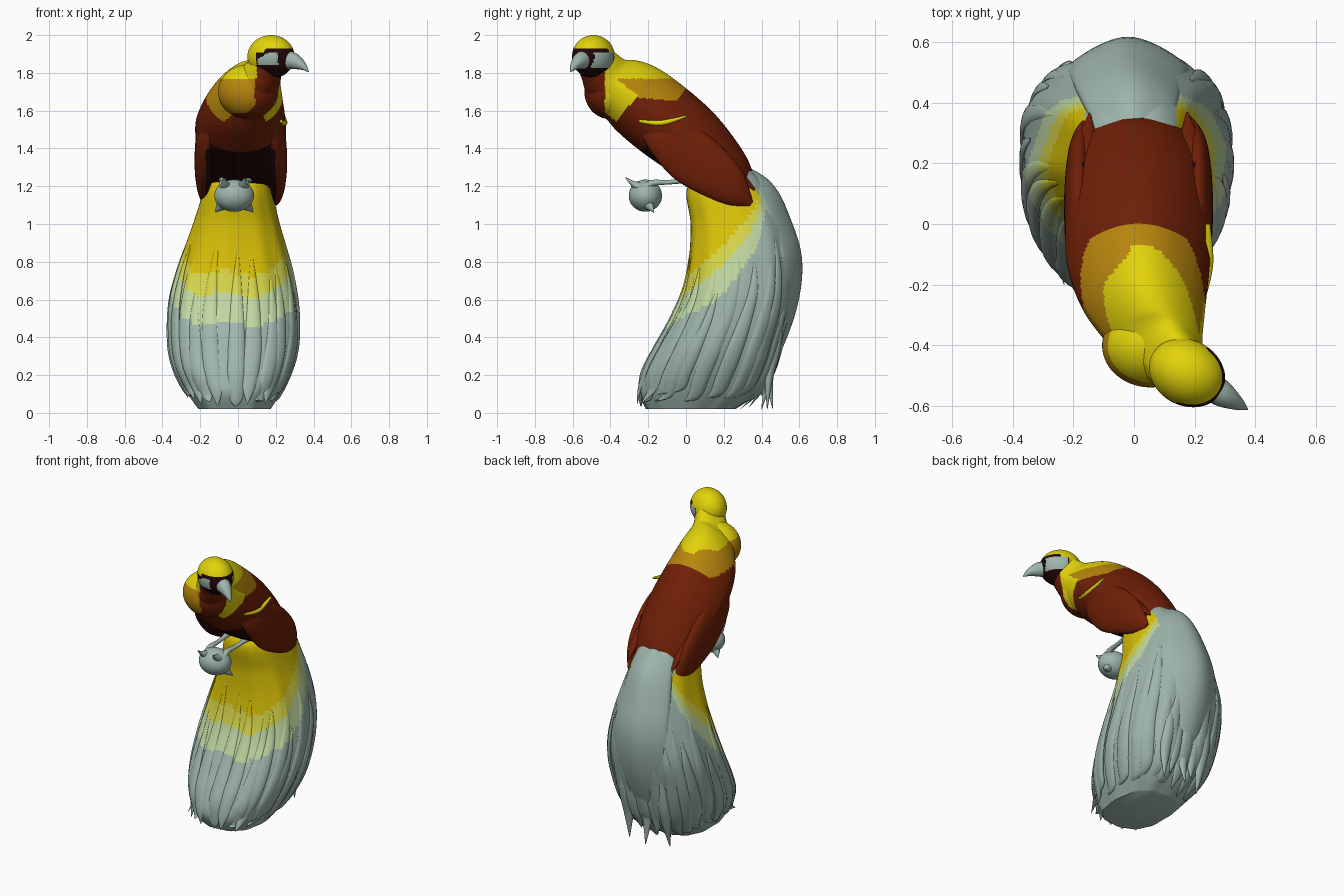
import bpy, bmesh, math, random
from mathutils import Vector, Matrix

random.seed(4)
cube = bpy.data.objects.get("Cube")
if cube:
    bpy.data.objects.remove(cube)

COLOURS = {
    "crown_yellow": (.76, .65, .003), "amber": (.48, .24, .004),
    "russet": (.16, .014, .002), "near_black": (.015, .002, .002),
    "golden_yellow": (.7, .54, .002), "pale_yellow": (.68, .67, .07),
    "pale_green": (.53, .68, .36), "grey_green": (.34, .46, .41),
}
MATS = {}
for key, rgb in COLOURS.items():
    m = bpy.data.materials.new(key)
    m.use_nodes = True
    m.diffuse_color = (*rgb, 1)
    m.node_tree.nodes["Principled BSDF"].inputs["Base Color"].default_value = (*rgb, 1)
    MATS[key] = m


def finish(bm, name, rule):
    """Colour the faces by name or rule, shade and link the object."""
    bmesh.ops.recalc_face_normals(bm, faces=bm.faces[:])
    used = []
    for f in bm.faces:
        c = rule if isinstance(rule, str) else rule(f.calc_center_median())
        if c not in used:
            used.append(c)
        f.material_index = used.index(c)
    me = bpy.data.meshes.new(name)
    bm.to_mesh(me)
    bm.free()
    for c in used:
        me.materials.append(MATS[c])
    me.shade_smooth()
    me.set_sharp_from_angle(angle=math.radians(50))
    bpy.context.collection.objects.link(bpy.data.objects.new(name, me))


def spline(keys, n):
    """Sample a smooth curve through tuples of any length."""
    out = []
    for i in range(n):
        t = i / (n - 1) * (len(keys) - 1)
        k = min(int(t), len(keys) - 2)
        t -= k
        p = [keys[max(0, min(len(keys) - 1, k + j))] for j in (-1, 0, 1, 2)]
        out.append([b + .5 * t * (c - a + t * (2 * a - 5 * b + 4 * c - d + t * (3 * (b - c) + d - a)))
                    for a, b, c, d in zip(*p)])
    return out


def loft(name, rings, rule):
    bm = bmesh.new()
    rows = [[bm.verts.new(p) for p in r] for r in rings]
    n = len(rows[0])
    for a, b in zip(rows, rows[1:]):
        for i in range(n):
            bm.faces.new((a[i], a[(i + 1) % n], b[(i + 1) % n], b[i]))
    bm.faces.new(rows[0])
    bm.faces.new(rows[-1][::-1])
    finish(bm, name, rule)


def tube(name, keys, rule, n=20, sides=16, side=(1, 0, 0), pinch=0):
    """Sweep an ellipse, pinched at its top, along keys of (x, y, z, half width, half height)."""
    pts = spline(keys, n)
    side, rings = Vector(side), []
    angles = [2 * math.pi * j / sides for j in range(sides)]
    for i, p in enumerate(pts):
        t = Vector(pts[min(i + 1, n - 1)][:3]) - Vector(pts[max(i - 1, 0)][:3])
        up = side.cross(t).normalized()
        w, h = max(p[3], .001), max(p[4], .001)
        rings.append([Vector(p[:3]) + side * (w * math.cos(a) * (1 - pinch * max(0, math.sin(a))))
                      + up * (h * math.sin(a)) for a in angles])
    loft(name, rings, rule)


def ball(name, matrix, radii, rule):
    bm = bmesh.new()
    bmesh.ops.create_uvsphere(bm, u_segments=96, v_segments=64, radius=1,
                              matrix=matrix @ Matrix.Diagonal((*radii, 1)))
    finish(bm, name, rule)


# Body colours follow the distance along and above the spine
def body_rule(c):
    along = (c.y + .27) * .77 - (c.z - 1.68) * .63
    above = c.z - 1.68 + .82 * (c.y + .27)
    if along > .22 and above < -.08:
        return "near_black"
    if c.y < -.33 and c.x < .09 and 1.59 < c.z < 1.77 and (c.x + .02) ** 2 + (c.z - 1.7) ** 2 < .0169:
        return "amber"
    if c.z > 1.77 and (c.x < .1 or c.y > -.43) and abs(c.x - .045) < .06 + .9 * max(0, -.1 - c.y):
        return "crown_yellow"
    if along < .19 and above > .01 + .9 * max(0, along - .03) and c.y > -.43:
        return "amber"
    if along < .01 and c.y > -.43 and above > -.22:
        return "crown_yellow" if c.x > 0 else "amber"
    return "russet"


tube("body", [
    (.165, -.49, 1.89, .09, .1), (.135, -.455, 1.83, .105, .115), (.08, -.395, 1.755, .145, .15),
    (.035, -.27, 1.67, .2, .195), (.015, -.13, 1.56, .235, .205), (.015, .015, 1.445, .24, .195),
    (.015, .145, 1.33, .23, .165), (.01, .25, 1.225, .2, .125), (.005, .32, 1.15, .15, .06)],
    body_rule, n=130, sides=120, pinch=.25)
ball("chest", Matrix.Translation((.055, -.4, 1.7)), (.16, .138, .145), body_rule)

# Folded wings with pointed flight feathers, dark on the inner side
for s, label in ((1, "left"), (-1, "right")):
    def wx(v):
        return .015 + s * v

    def wing_rule(c):
        return "near_black" if abs(c.x - .015) < .185 and c.y < .2 and c.z < 1.4 else "russet"

    tube(label + "_wing", [
        (wx(.15), -.24, 1.53, .02, .03), (wx(.185), -.13, 1.465, .045, .1), (wx(.195), .02, 1.36, .05, .145),
        (wx(.195), .17, 1.25, .045, .125), (wx(.185), .27, 1.165, .035, .08), (wx(.17), .345, 1.105, .008, .015)],
        wing_rule, n=40, sides=32)
    for k in range(2):
        x = .17 - .08 * k
        tube(f"{label}_flight_feather_{k + 1}", [
            (wx(x), .13, 1.4, .03, .03), (wx(x), .25, 1.29, .04, .03),
            (wx(x - .01), .365 - .015 * k, 1.18 + .04 * k, .004, .006)], "russet", n=14, sides=12)
tube("wing_stripe", [(.225, -.25, 1.545, .01, .008), (.247, -.13, 1.535, .014, .014),
                     (.243, 0, 1.57, .008, .006)], "crown_yellow")

# Turned head with mask and cheeks
FACING = Matrix.Rotation(math.radians(-29), 4, 'Z')
HEAD = Matrix.Translation((.175, -.49, 1.885)) @ FACING
HEAD_INV = HEAD.inverted()


def head_rule(c):
    p = HEAD_INV @ c
    reach = .5 * p.x + .01
    if p.y > .04 and -.025 < p.x < .105 and -.06 < p.z < .02:
        return "grey_green"
    if p.y < -.04 and -.025 < p.x < .085 and -.045 < p.z < reach - .01 and p.z < .02:
        return "grey_green"
    if p.x > -.035 and p.z < .042 and (p.x > .02 or p.z < .02):
        return "near_black"
    return "crown_yellow"


ball("head", HEAD, (.13, .108, .115), head_rule)
tube("beak", [(.245, -.53, 1.872, .05, .052), (.295, -.562, 1.862, .042, .044),
              (.34, -.59, 1.838, .024, .024), (.374, -.611, 1.806, .002, .002)],
     "grey_green", side=FACING @ Vector((0, 1, 0)))


# Plume colours: bands that climb towards the back and the flanks
def plume_rule(c):
    if c.y > .28 and abs(c.x + .01) < .15:
        return "grey_green"
    y = max(0, c.y)
    level = c.z - 2.5 * y * y - 30 * max(0, y - .35) ** 2 - .6 * max(0, abs(c.x + .02) - .2)
    for limit, name in ((.47, "grey_green"), (.63, "pale_green"), (.74, "pale_yellow")):
        if level + .015 * math.sin(c.x * 22) < limit:
            return name
    return "golden_yellow"


# Plume sections: height, front, back, right and left edges
ROWS = spline([
    (1.3, .17, .33, -.1, .12), (1.2, .01, .42, -.17, .17), (1, .025, .52, -.24, .22),
    (.8, .015, .56, -.31, .275), (.6, -.03, .56, -.36, .31), (.4, -.13, .51, -.365, .315),
    (.25, -.21, .47, -.34, .285), (.12, -.25, .4, -.28, .23), (.02, -.21, .26, -.21, .17)], 64)


def plume_point(row, a, grow=1.0):
    z, front, back, right, left = row

    def soft(v):
        return math.copysign(abs(v) ** .8, v) * grow / 2
    return Vector(((left + right) / 2 + (left - right) * soft(math.cos(a)),
                   (front + back) / 2 + (back - front) * soft(math.sin(a)), z))


SIDES = 144
rings = []
for i, row in enumerate(ROWS):
    wave = .015 * min(1, i / 30)
    rings.append([plume_point(row, 2 * math.pi * j / SIDES, 1 + wave * math.cos(22 * math.pi * j / SIDES))
                  for j in range(SIDES)])
loft("plume_core", rings, plume_rule)

# Loose plume strands hugging the core and ending in free tips
COUNT = 24
for i in range(COUNT):
    a = 2 * math.pi * (i + random.uniform(-.25, .25)) / COUNT
    first, last = random.randint(18, 30), random.randint(53, 58)
    path = [plume_point(ROWS[first + (last - first) * k // 5], a) for k in range(6)]
    tip = path[-1].lerp(Vector((-.02, .08, 0)), .1)
    flank = abs(math.cos(a))
    tip.z = random.uniform(.006, .04) + .06 * flank
    tip.y = max(-.35, tip.y - random.uniform(.01, .06) - .08 * flank)
    path.append(tip)
    widths = (.006, .025, .038, .045, .045, .034, .002)
    side = plume_point(ROWS[40], a + .05) - plume_point(ROWS[40], a - .05)
    tube(f"plume_strand_{i + 1}", [(*p, w, w * .33) for p, w in zip(path, widths)],
         plume_rule, n=36, sides=10, side=side.normalized())

# Central tail plume forming a ridge down the back
tube("back_plume", [
    (0, .25, 1.27, .1, .06), (-.01, .385, 1.16, .15, .09), (-.02, .465, .98, .18, .1),
    (-.02, .51, .8, .2, .105), (-.02, .495, .6, .21, .1), (-.02, .43, .38, .19, .09),
    (-.02, .37, .15, .08, .04)], "grey_green", n=40, sides=40, pinch=.4)
for k in range(5):
    x = -.16 + .07 * k
    tube(f"back_plume_tip_{k + 1}", [
        (x, .5, .6, .02, .03), (x, .465, .35, .045, .04), (x, .44, .2, .035, .025),
        (x, .4 + .03 * (k % 3), .02 + .07 * (k % 2), .002, .002)], "grey_green", n=16, sides=10)

# Legs and clenched feet
ball("clenched_feet", Matrix.Translation((-.02, -.215, 1.15)), (.105, .088, .085), "grey_green")
for s, label in ((1, "left"), (-1, "right")):
    tube(label + "_leg", [(-.01 + s * .07, .06, 1.24, .022, .02), (-.015 + s * .065, -.08, 1.222, .014, .012),
                          (-.02 + s * .06, -.18, 1.215, .02, .018), (-.02 + s * .06, -.23, 1.17, .03, .03)],
         "grey_green")
    tube(label + "_lower_claw", [(-.02 + s * .05, -.21, 1.115, .04, .04), (-.02 + s * .08, -.19, 1.085, .02, .02),
                                 (-.02 + s * .1, -.17, 1.062, .002, .002)], "grey_green", side=(0, 1, 0))
    tube(label + "_front_claw", [(-.02 + s * .04, -.24, 1.19, .04, .03), (-.02 + s * .05, -.285, 1.217, .018, .014),
                                 (-.02 + s * .055, -.32, 1.246, .002, .002)], "grey_green")
